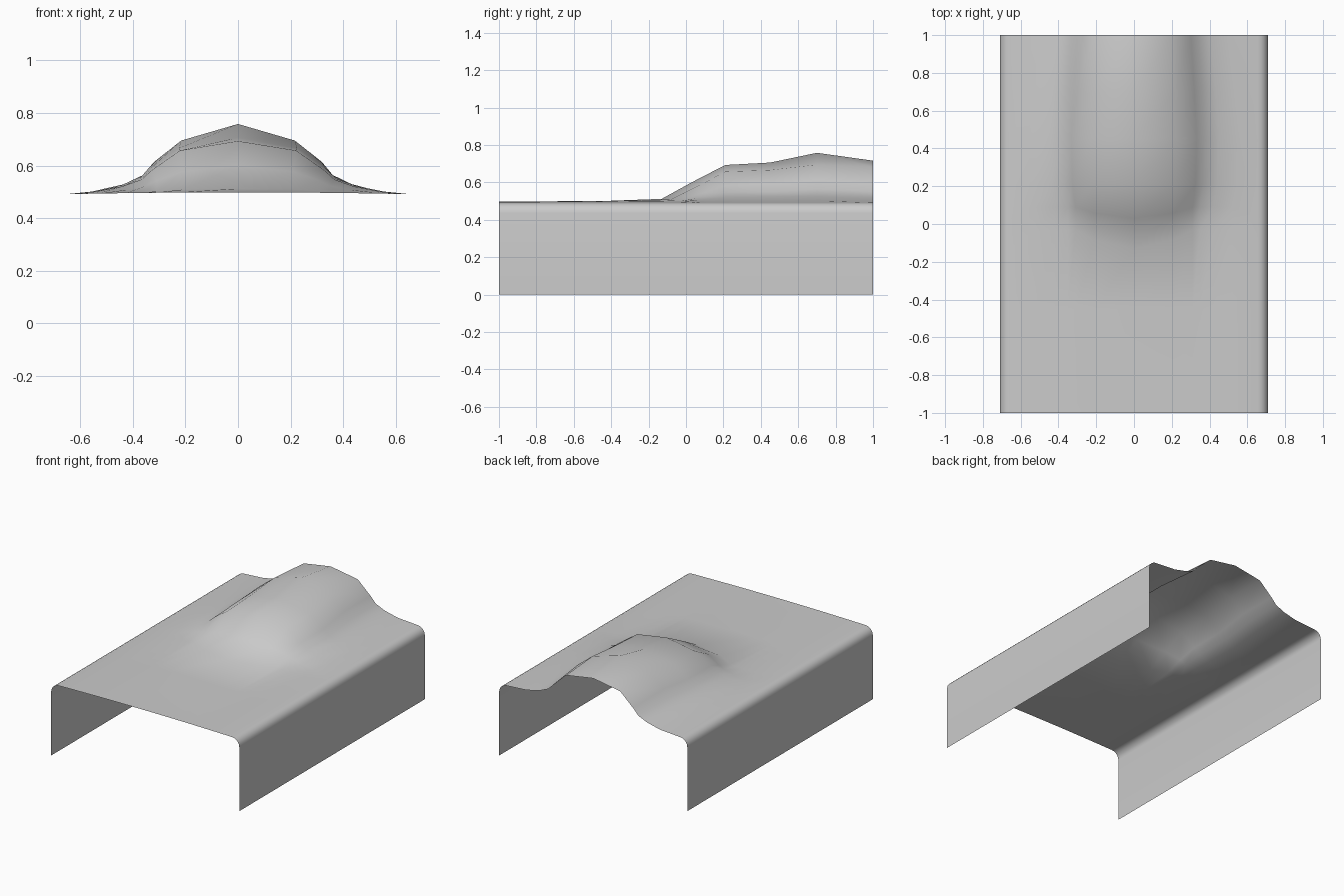
import bpy, bmesh, math

if "Cube" in bpy.data.objects:
    bpy.data.objects.remove(bpy.data.objects["Cube"])

# Half cross-section of the bulge: x and height fraction (second fraction varies per row)
XS = [0, 0.21, 0.31, 0.35, 0.42, 0.52]
FR = [1, None, 0.45, 0.26, 0.13, 0.035]

# Rows along the shell: y, bulge height, shoulder fraction, width scale, forward curve of the tip
ROWS = [
    (-1.0, 0.0, 0.8, 1.0, 0.0),
    (-0.45, 0.002, 0.8, 1.0, 0.0),
    (-0.13, 0.014, 0.8, 1.0, 0.10),
    (0.03, 0.102, 0.78, 1.0, 0.06),
    (0.21, 0.195, 0.82, 1.05, 0.0),
    (0.45, 0.208, 0.81, 1.07, 0.0),
    (0.70, 0.260, 0.76, 1.03, 0.0),
    (1.0, 0.218, 0.85, 0.97, 0.0),
]

# Edge of the shell: flat rim, rounded shoulder, vertical wall to the ground
R, HALF, RIM = 0.055, 0.71, 0.491
EDGE = [(HALF - R + R * math.sin(a), RIM - R + R * math.cos(a))
        for a in (math.radians(18 * i) for i in range(6))]
EDGE.append((HALF, 0.0))


def half_section(y, height, shoulder, width, curve):
    pts = []
    for x, f in zip(XS, FR):
        f = shoulder if f is None else f
        base = 0.498 - 0.007 * (x / 0.65) ** 2
        pts.append((x * width, y + curve * min(1, (x / 0.31) ** 2), base + height * f))
    return pts + [(x, y, z) for x, z in EDGE]


# Skin the rows into one open shell
bm = bmesh.new()
grid = []
for row in ROWS:
    half = half_section(*row)
    full = [(-x, y, z) for x, y, z in reversed(half[1:])] + half
    grid.append([bm.verts.new(p) for p in full])
for a, b in zip(grid, grid[1:]):
    for i in range(len(a) - 1):
        bm.faces.new((a[i], a[i + 1], b[i + 1], b[i]))
mesh = bpy.data.meshes.new("bulged_cover")
bm.to_mesh(mesh)
bm.free()
cover = bpy.data.objects.new("bulged_cover", mesh)
bpy.context.collection.objects.link(cover)
bpy.context.view_layer.objects.active = cover
cover.select_set(True)
bpy.ops.object.shade_smooth()
